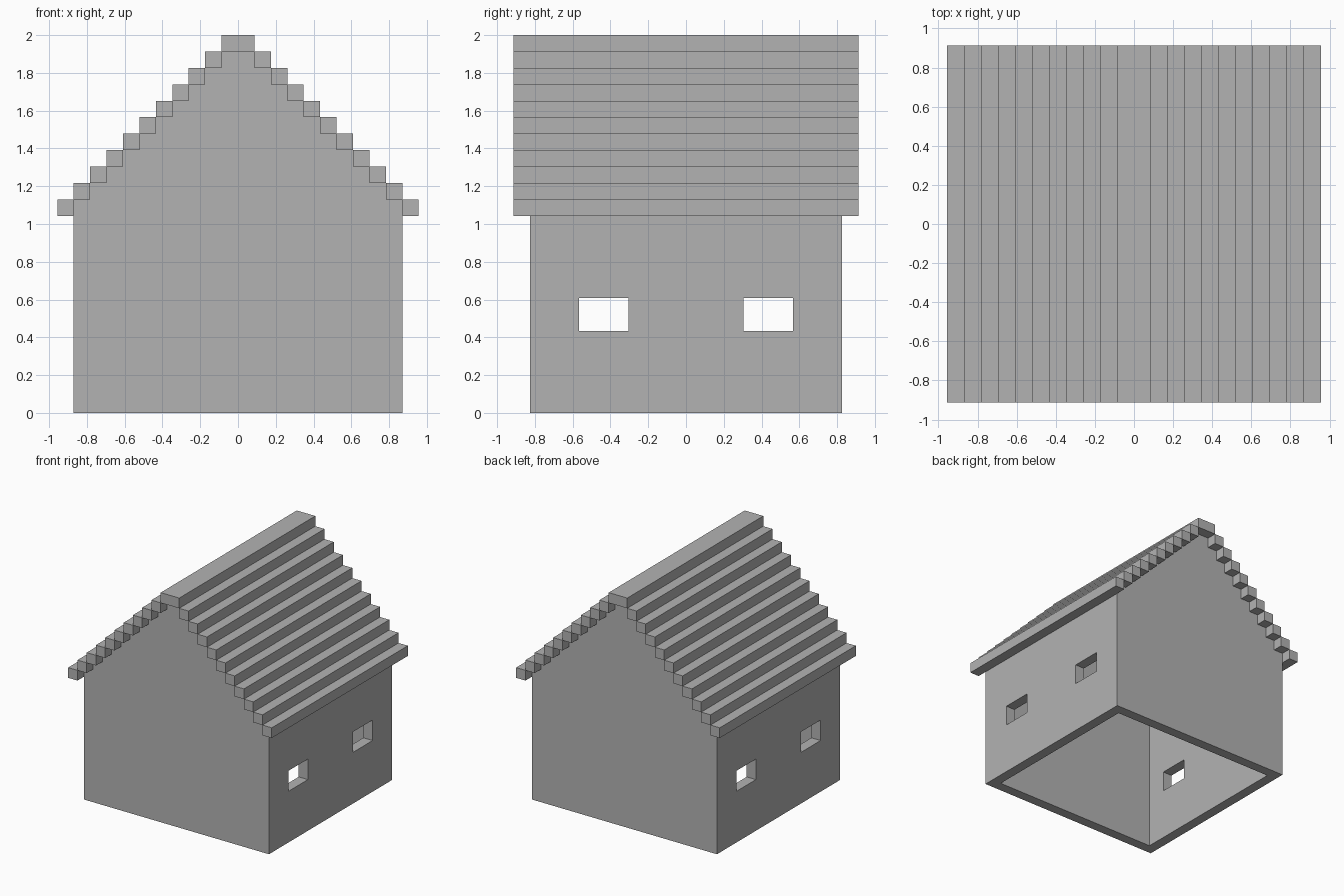
import bpy, bmesh
from mathutils import Vector

if "Cube" in bpy.data.objects:
    bpy.data.objects.remove(bpy.data.objects["Cube"], do_unlink=True)

U = 2 / 23      # one block
EAVE = 12       # eave height in blocks
STEPS = 11      # roof courses per slope

grey = bpy.data.materials.new("plain_grey")
grey.use_nodes = True
colour = (0.45, 0.45, 0.45, 1)
grey.diffuse_color = colour
grey.node_tree.nodes["Principled BSDF"].inputs["Base Color"].default_value = colour


def extrude_profile(name, points, half_depth):
    """Extrude an x-z outline along y; all sizes in blocks."""
    bm = bmesh.new()
    face = bm.faces.new([bm.verts.new(Vector((x, -half_depth, z)) * U) for x, z in points])
    new = bmesh.ops.extrude_face_region(bm, geom=[face])["geom"]
    bmesh.ops.translate(bm, vec=(0, 2 * half_depth * U, 0),
                        verts=[v for v in new if isinstance(v, bmesh.types.BMVert)])
    bmesh.ops.recalc_face_normals(bm, faces=bm.faces)
    mesh = bpy.data.meshes.new(name)
    bm.to_mesh(mesh)
    bm.free()
    mesh.materials.append(grey)
    obj = bpy.data.objects.new(name, mesh)
    bpy.context.collection.objects.link(obj)
    return obj


def block(name, x0, x1, z0, z1, half_depth):
    return extrude_profile(name, [(x0, z0), (x1, z0), (x1, z1), (x0, z1)], half_depth)


def cut(target, cutter):
    mod = target.modifiers.new("cut", "BOOLEAN")
    mod.operation = "DIFFERENCE"
    mod.solver = "EXACT"
    mod.object = cutter
    bpy.context.view_layer.objects.active = target
    bpy.ops.object.modifier_apply(modifier=mod.name)
    bpy.data.objects.remove(cutter, do_unlink=True)


# Walls with stepped gables
right_side = [(10, 0)]
for i in range(1, STEPS):
    right_side += [(STEPS - i, EAVE + i), (STEPS - i - 1, EAVE + i)]
right_side.pop()
outline = right_side + [(-x, z) for x, z in reversed(right_side)]
walls = extrude_profile("walls", outline, 9.5)

# Hollow interior, open below and up to the roof
cut(walls, block("interior_cutter", -9, 9, -1, 24, 8.5))

# Two windows through each side wall
for y in (-5, 5):
    cutter = block("window_cutter", -12, 12, 5, 7, 1.5)
    cutter.location.y = y * U
    cut(walls, cutter)

# Stepped roof courses on both slopes, and the ridge
for i in range(STEPS - 1):
    outer = STEPS - i
    for side, sign in (("left", 1), ("right", -1)):
        x0, x1 = sorted((sign * outer, sign * (outer - 1)))
        block(f"roof_course_{side}_{i + 1}", x0, x1, EAVE + i, EAVE + i + 1, 10.5)
block("roof_ridge", -1, 1, EAVE + STEPS - 1, EAVE + STEPS, 10.5)
